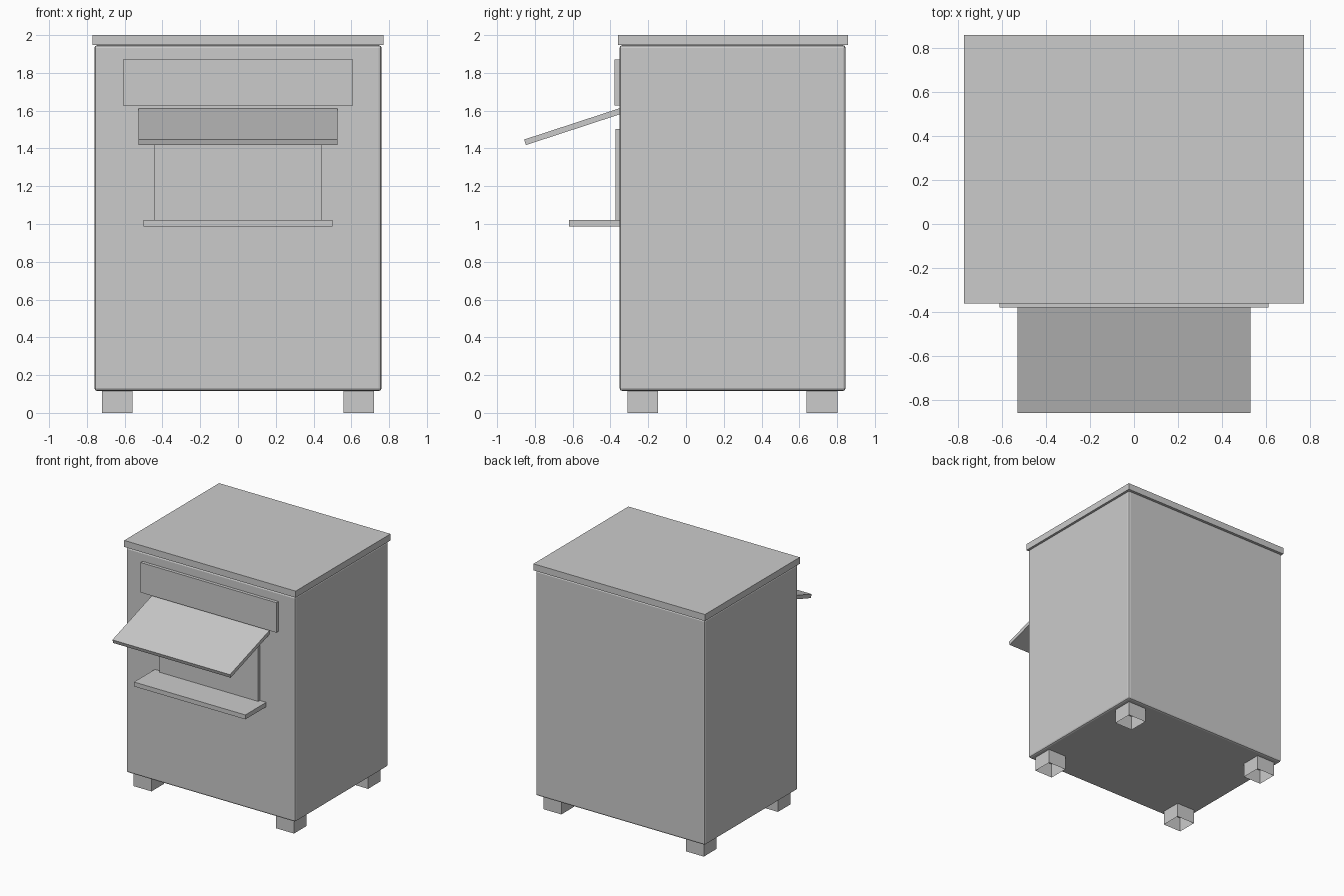
import bpy, bmesh
from mathutils import Vector

if "Cube" in bpy.data.objects:
    bpy.data.objects.remove(bpy.data.objects["Cube"])


def box(name, lo, hi, open_bottom=False):
    """Axis-aligned box between two corners."""
    bm = bmesh.new()
    bmesh.ops.create_cube(bm, size=1)
    lo, hi = Vector(lo), Vector(hi)
    bmesh.ops.scale(bm, vec=hi - lo, verts=bm.verts)
    bmesh.ops.translate(bm, vec=(lo + hi) / 2, verts=bm.verts)
    if open_bottom:
        bm.normal_update()
        bmesh.ops.delete(bm, geom=[f for f in bm.faces if f.normal.z < -0.5],
                         context='FACES_ONLY')
    return finish(name, bm)


def finish(name, bm):
    mesh = bpy.data.meshes.new(name)
    bm.to_mesh(mesh)
    bm.free()
    obj = bpy.data.objects.new(name, mesh)
    bpy.context.collection.objects.link(obj)
    return obj


# Main cabinet with narrow chamfered edges
body = box("cabinet_body", (-0.76, -0.352, 0.116), (0.76, 0.845, 1.947))
bevel = body.modifiers.new("edge_bevel", 'BEVEL')
bevel.width = 0.015
bevel.segments = 2

# Overhanging roof slab
box("roof", (-0.77, -0.36, 1.947), (0.77, 0.857, 2.0))

# Sign board, window panel and counter on the front
box("sign_board", (-0.61, -0.378, 1.627), (0.61, -0.345, 1.87))
box("window_panel", (-0.443, -0.373, 1.0), (0.443, -0.345, 1.502))
box("counter_shelf", (-0.50, -0.62, 0.986), (0.50, -0.345, 1.022))

# Sloping awning: side profile extruded across the width
profile = [(-0.857, 1.447), (-0.847, 1.418), (-0.34, 1.584), (-0.35, 1.613)]
bm = bmesh.new()
face = bm.faces.new([bm.verts.new((-0.528, y, z)) for y, z in profile])
ext = bmesh.ops.extrude_face_region(bm, geom=[face], use_keep_orig=True)
bmesh.ops.translate(bm, vec=(1.056, 0, 0),
                    verts=[g for g in ext["geom"] if isinstance(g, bmesh.types.BMVert)])
bmesh.ops.recalc_face_normals(bm, faces=bm.faces)
finish("awning", bm)

# Four hollow feet, open underneath
for side, x in (("left", -0.64), ("right", 0.64)):
    for end, y in (("front", -0.23), ("back", 0.72)):
        box(f"{end}_{side}_foot", (x - 0.081, y - 0.081, 0),
            (x + 0.081, y + 0.081, 0.12), open_bottom=True)
